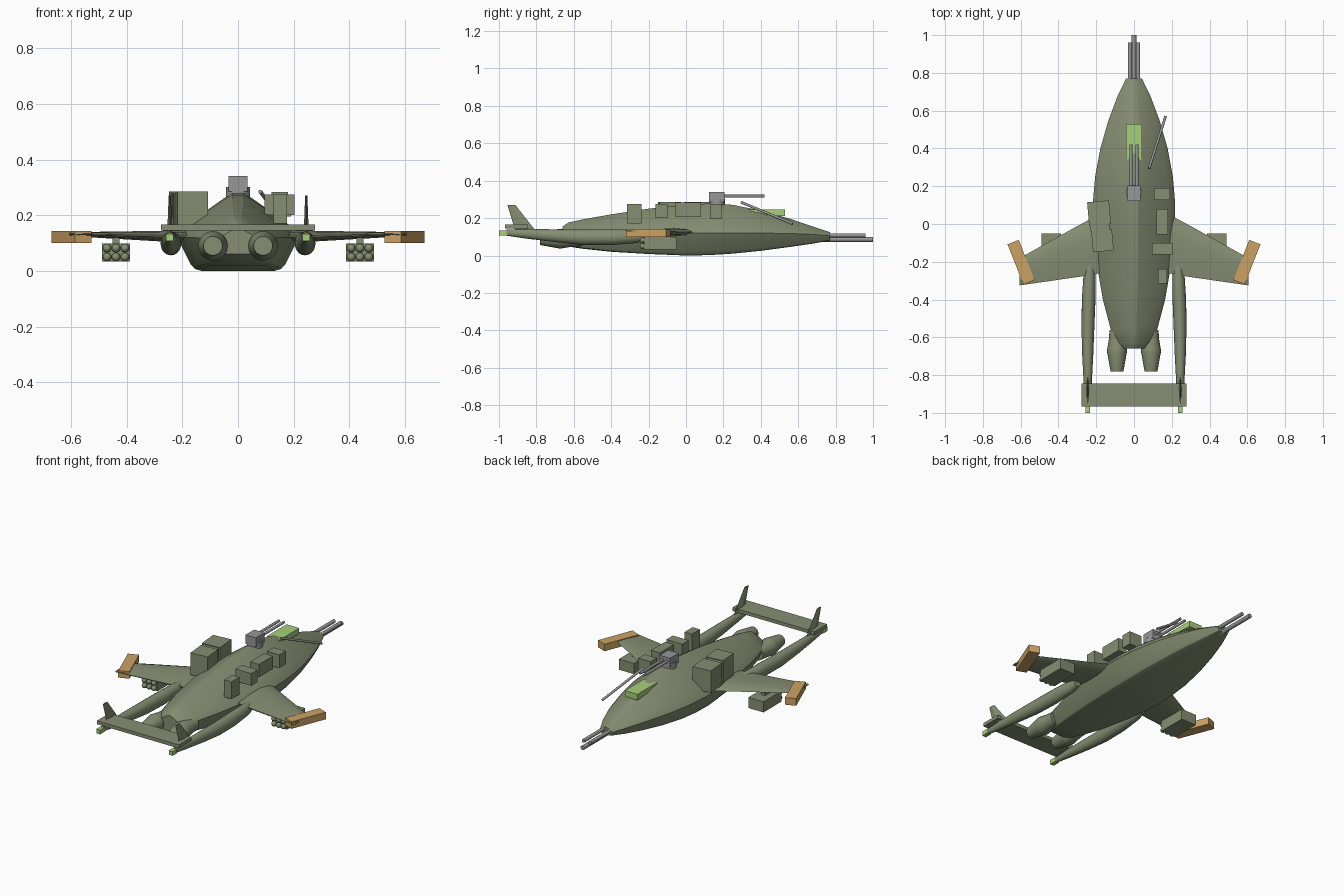
import bpy, bmesh, math
from mathutils import Vector, Matrix

cube = bpy.data.objects.get("Cube")
if cube:
    bpy.data.objects.remove(cube, do_unlink=True)


def material(name, rgb):
    m = bpy.data.materials.new(name)
    m.use_nodes = True
    m.diffuse_color = (*rgb, 1)
    m.node_tree.nodes["Principled BSDF"].inputs["Base Color"].default_value = (*rgb, 1)
    return m


OLIVE = material("olive", (0.24, 0.27, 0.17))
LIME = material("light green", (0.39, 0.62, 0.20))
ORANGE = material("orange", (0.60, 0.36, 0.13))
GREY = material("grey", (0.31, 0.31, 0.32))


def finish(name, bm, mat, smooth=None):
    bmesh.ops.recalc_face_normals(bm, faces=bm.faces)
    me = bpy.data.meshes.new(name)
    bm.to_mesh(me)
    bm.free()
    ob = bpy.data.objects.new(name, me)
    bpy.context.collection.objects.link(ob)
    me.materials.append(mat)
    if smooth:
        bpy.ops.object.select_all(action='DESELECT')
        ob.select_set(True)
        bpy.context.view_layer.objects.active = ob
        bpy.ops.object.shade_smooth_by_angle(angle=math.radians(smooth))
    return ob


def loft(name, rings, mat, smooth=None):
    """Skin a list of closed rings and cap both ends."""
    bm = bmesh.new()
    rows = [[bm.verts.new(p) for p in ring] for ring in rings]
    n = len(rows[0])
    for a, b in zip(rows, rows[1:]):
        for i in range(n):
            j = (i + 1) % n
            bm.faces.new((a[i], a[j], b[j], b[i]))
    bm.faces.new(rows[0])
    bm.faces.new(rows[-1])
    return finish(name, bm, mat, smooth)


def box(name, x, y, z, mat=OLIVE, turn=0):
    """Box from (min, max) ranges, turned about its own vertical axis."""
    bm = bmesh.new()
    mid = Vector([(r[0] + r[1]) / 2 for r in (x, y, z)])
    size = [r[1] - r[0] for r in (x, y, z)]
    bmesh.ops.create_cube(bm, size=1, matrix=Matrix.Translation(mid)
                          @ Matrix.Rotation(math.radians(turn), 4, 'Z')
                          @ Matrix.Diagonal((*size, 1)))
    return finish(name, bm, mat)


def rod(name, a, b, r, mat=GREY, sides=12):
    a, b = Vector(a), Vector(b)
    bm = bmesh.new()
    spin = (b - a).to_track_quat('Z', 'Y').to_matrix().to_4x4()
    bmesh.ops.create_cone(bm, cap_ends=True, segments=sides, radius1=r, radius2=r,
                          depth=(b - a).length, matrix=Matrix.Translation((a + b) / 2) @ spin)
    return finish(name, bm, mat, 40)


def turned(name, x, stations, mat=OLIVE, sides=20):
    """Body along y from (y, x shift, z, x radius, z radius)."""
    rings = []
    for y, dx, z, rx, rz in stations:
        angles = [i * math.tau / sides for i in range(sides)]
        rings.append([(x + dx + rx * math.cos(t), y, z + rz * math.sin(t)) for t in angles])
    return loft(name, rings, mat, 35)


# Hull: y, half width, bottom, waist and top heights
STATIONS = [(-0.66, 0.065, 0.06, 0.115, 0.155), (-0.63, 0.095, 0.048, 0.115, 0.177),
            (-0.55, 0.125, 0.036, 0.118, 0.195), (-0.4, 0.165, 0.02, 0.12, 0.222),
            (-0.2, 0.199, 0.008, 0.12, 0.253), (0, 0.218, 0, 0.12, 0.275),
            (0.12, 0.217, 0.002, 0.12, 0.281), (0.25, 0.206, 0.01, 0.12, 0.274),
            (0.4, 0.178, 0.025, 0.12, 0.243), (0.55, 0.135, 0.045, 0.118, 0.2),
            (0.68, 0.086, 0.064, 0.113, 0.155), (0.77, 0.042, 0.08, 0.105, 0.125)]
rings = []
for y, w, b, m, t in STATIONS:
    up, down = t - m, m - b
    half = [(0.1 * w, t - 0.02 * up), (0.25 * w, t - 0.14 * up), (0.86 * w, m + 0.27 * up),
            (w, m), (0.78 * w, b + 0.2 * down), (0.71 * w, b + 0.06 * down), (0.6 * w, b)]
    rings.append([(x, y, z) for x, z in half] + [(-x, y, z) for x, z in reversed(half)])
loft("hull", rings, OLIVE, 25)

for side, s in (("left", 1), ("right", -1)):
    # Swept wing with a thin airfoil section
    rings = []
    for x, lead, trail, z, thick in ((0.15, 0.07, -0.255, 0.125, 0.022),
                                     (0.28, 0.0, -0.278, 0.125, 0.019),
                                     (0.605, -0.18, -0.325, 0.132, 0.007)):
        foil = [(0, 0), (0.12, 0.7), (0.35, 1), (0.7, 0.7), (1, 0.15),
                (1, -0.15), (0.7, -0.7), (0.35, -1), (0.12, -0.7)]
        rings.append([(s * x, lead + (trail - lead) * u, z + thick * v) for u, v in foil])
    loft(side + "_wing", rings, OLIVE, 35)

    # Angled wing tip pod
    box(side + "_wingtip_pod", sorted((s * 0.566, s * 0.63)), (-0.316, -0.088),
        (0.1, 0.143), ORANGE, turn=-21.5 * s)

    # Rocket launcher with six round ends at the back
    box(side + "_launcher", sorted((s * 0.387, s * 0.489)), (-0.225, -0.05), (0.033, 0.098))
    box(side + "_launcher_pylon", sorted((s * 0.425, s * 0.45)), (-0.21, -0.12), (0.095, 0.128))
    for i in range(3):
        for j in range(2):
            bm = bmesh.new()
            at = (s * (0.406 + 0.032 * i), -0.232, 0.05 + 0.032 * j)
            bmesh.ops.create_uvsphere(bm, u_segments=12, v_segments=8, radius=0.0155,
                                      matrix=Matrix.Translation(at))
            finish(f"{side}_rocket_{i}_{j}", bm, OLIVE, 60)

    # Tail boom, lamp and fin
    turned(side + "_boom", s * 0.24,
           [(-0.212, -s * 0.008, 0.11, 0.024, 0.024), (-0.26, -s * 0.005, 0.103, 0.032, 0.036),
            (-0.4, 0, 0.098, 0.036, 0.042), (-0.55, s * 0.004, 0.098, 0.034, 0.041),
            (-0.7, s * 0.005, 0.106, 0.029, 0.034), (-0.85, s * 0.005, 0.116, 0.021, 0.026),
            (-0.96, s * 0.005, 0.122, 0.014, 0.016)])
    box(side + "_tail_lamp", sorted((s * 0.232, s * 0.258)), (-1, -0.955), (0.107, 0.133), LIME)
    fin = []
    for z, front, back, thick in ((0.14, -0.81, -0.915, 0.009), (0.27, -0.912, -0.955, 0.004)):
        mid = (front + back) / 2
        fin.append([(s * 0.245, front, z), (s * 0.245 + thick, mid, z),
                    (s * 0.245, back, z), (s * 0.245 - thick, mid, z)])
    loft(side + "_fin", fin, OLIVE)

    # Engine: collar and tapered nozzle
    turned(side + "_engine", s * 0.09,
           [(-0.56, 0, 0.09, 0.04, 0.04), (-0.605, 0, 0.09, 0.042, 0.042),
            (-0.67, 0, 0.09, 0.053, 0.053), (-0.675, 0, 0.09, 0.053, 0.053),
            (-0.78, 0, 0.09, 0.034, 0.034)])

    # Paired gun barrels
    rod(side + "_turret_barrel", (s * 0.016, 0.19, 0.317), (s * 0.016, 0.42, 0.317), 0.008)
    rod(side + "_nose_barrel", (s * 0.022, 0.72, 0.108), (s * 0.022, 0.96, 0.108), 0.011)

rod("centre_nose_barrel", (0, 0.72, 0.086), (0, 1, 0.086), 0.013)
box("tailplane", (-0.277, 0.277), (-0.967, -0.845), (0.145, 0.166))

# Roof turret
rod("turret_base", (0, 0.165, 0.265), (0, 0.165, 0.302), 0.043)
box("turret_head", (-0.035, 0.035), (0.122, 0.205), (0.285, 0.34), GREY)

# Cockpit window straddling the ridge
loft("cockpit_window", [[(x, 0.53, 0.21), (x, 0.53, 0.246), (x, 0.34, 0.246), (x, 0.34, 0.222)]
                        for x in (-0.043, 0.043)], LIME)

# Antenna
rod("antenna", (0.08, 0.295, 0.285), (0.167, 0.57, 0.17), 0.007)

# Large equipment housing with a narrow waist
for name, x, y, top in (("housing_front", (-0.243, -0.127), (-0.005, 0.12), 0.285),
                        ("housing_waist", (-0.232, -0.13), (-0.035, 0.0), 0.28),
                        ("housing_back", (-0.222, -0.112), (-0.145, -0.03), 0.285)):
    box(name, x, y, (0.15, top), turn=5)

# Equipment boxes along the other side
for i, (x, y, z) in enumerate([((0.107, 0.19), (0.128, 0.19), (0.195, 0.275)),
                               ((0.12, 0.18), (-0.055, 0.08), (0.205, 0.284)),
                               ((0.096, 0.203), (-0.162, -0.1), (0.2, 0.275)),
                               ((0.127, 0.176), (-0.315, -0.238), (0.17, 0.275))]):
    box(f"equipment_box_{i + 1}", x, y, z)
